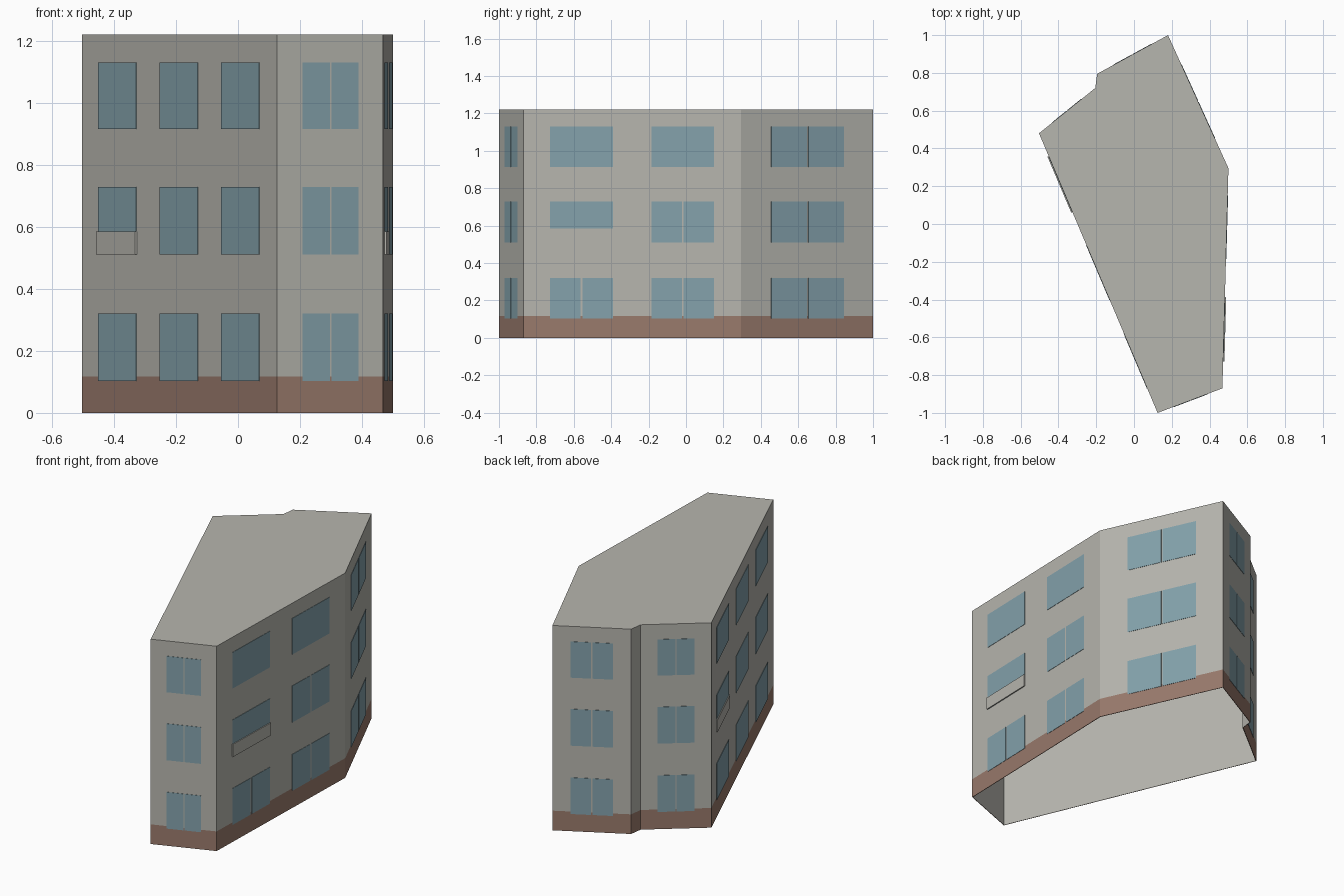
import bpy
import bmesh
from mathutils import Vector

if "Cube" in bpy.data.objects:
    bpy.data.objects.remove(bpy.data.objects["Cube"])


def make_material(name, rgb):
    mat = bpy.data.materials.new(name)
    mat.use_nodes = True
    mat.diffuse_color = (*rgb, 1)
    mat.node_tree.nodes["Principled BSDF"].inputs["Base Color"].default_value = (*rgb, 1)
    return mat


PLASTER = make_material("warm grey plaster", (0.47, 0.465, 0.425))
BRICK = make_material("brown plinth", (0.32, 0.195, 0.15))
GLASS = make_material("blue grey glass", (0.23, 0.36, 0.41))

HEIGHT, PLINTH = 1.22, 0.117
ROWS = [(0.103, 0.32), (0.51, 0.728), (0.915, 1.13)]

# Footprint corners, counter-clockwise from the front tip
CORNERS = [Vector(p) for p in (
    (0.125, -1), (0.468, -0.87), (0.5, 0.295), (0.18, 1),
    (-0.195, 0.795), (-0.205, 0.72), (-0.503, 0.48))]


def add_object(name, bm, *mats):
    mesh = bpy.data.meshes.new(name)
    bm.to_mesh(mesh)
    bm.free()
    for mat in mats:
        mesh.materials.append(mat)
    obj = bpy.data.objects.new(name, mesh)
    bpy.context.collection.objects.link(obj)
    return obj


def build_shell():
    """Walls and flat roof, open underneath, with a plinth band."""
    bm = bmesh.new()
    rings = [[bm.verts.new((p.x, p.y, z)) for p in CORNERS] for z in (0, PLINTH, HEIGHT)]
    count = len(CORNERS)
    for level in range(2):
        low, high = rings[level], rings[level + 1]
        for i in range(count):
            j = (i + 1) % count
            face = bm.faces.new((low[i], low[j], high[j], high[i]))
            face.material_index = 1 - level
    bm.faces.new(rings[2])
    shell = add_object("building_shell", bm, PLASTER, BRICK)
    # Plain plaster lining on the inside
    lining = shell.modifiers.new("lining", "SOLIDIFY")
    lining.thickness = 0.004
    lining.offset = -1
    lining.material_offset = -1


def add_plate(bm, wall, t0, t1, z0, z1, depth):
    """Thin box on a wall, between two fractions of its length."""
    a, b = CORNERS[wall], CORNERS[(wall + 1) % len(CORNERS)]
    along = b - a
    out = Vector((along.y, -along.x)).normalized()
    verts = []
    for d in (-0.001, depth):
        for t, z in ((t0, z0), (t1, z0), (t1, z1), (t0, z1)):
            p = a + along * t + out * d
            verts.append(bm.verts.new((p.x, p.y, z)))
    back, front = verts[:4], verts[4:]
    bm.faces.new(front)
    bm.faces.new(back[::-1])
    for i in range(4):
        j = (i + 1) % 4
        bm.faces.new((back[i], back[j], front[j], front[i]))


def add_windows(name, wall, t0, t1, split_rows, gap):
    """A column of windows; split rows have two panes."""
    bm = bmesh.new()
    mid = (t0 + t1) / 2
    for row, (z0, z1) in enumerate(ROWS):
        if row in split_rows:
            panes = [(t0, mid - gap / 2), (mid + gap / 2, t1)]
        else:
            panes = [(t0, t1)]
        for s0, s1 in panes:
            add_plate(bm, wall, s0, s1, z0, z1, 0.002)
    add_object(name, bm, GLASS)


def add_balcony(name, wall, t0, t1):
    bm = bmesh.new()
    add_plate(bm, wall, t0, t1, 0.51, 0.585, 0.007)
    add_object(name, bm, PLASTER)


build_shell()

# Window columns: wall number, start, end, rows with two panes
ALL = (0, 1, 2)
add_windows("front_windows", 0, 0.242, 0.767, ALL, 0.016)
add_windows("side_windows_front", 1, 0.123, 0.412, (0,), 0.009)
add_windows("side_windows_rear", 1, 0.588, 0.876, (0, 1), 0.009)
add_windows("rear_side_windows", 2, 0.227, 0.78, ALL, 0.009)
add_windows("back_windows", 3, 0.23, 0.77, ALL, 0.016)
add_windows("back_corner_windows", 5, 0.24, 0.76, ALL, 0.016)
for i in range(3):
    start = 0.084 + 0.316 * i
    add_windows(f"long_wall_windows_{i + 1}", 6, start, start + 0.196, (), 0)

# Shallow balcony fronts across two middle windows
add_balcony("side_balcony", 1, 0.121, 0.414)
add_balcony("long_wall_balcony", 6, 0.082, 0.282)
